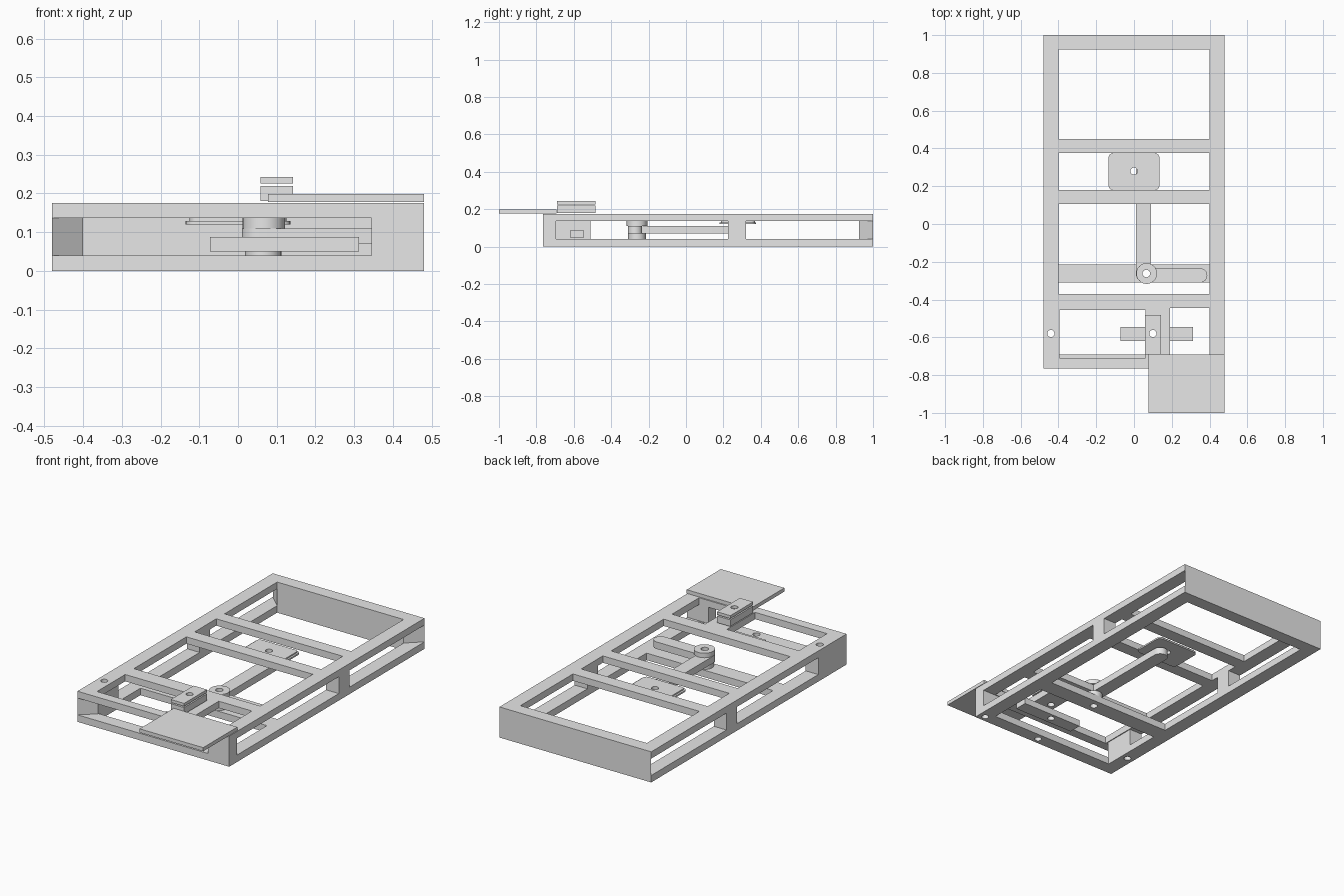
import bpy, bmesh, math

if "Cube" in bpy.data.objects:
    bpy.data.objects.remove(bpy.data.objects["Cube"])

grey = bpy.data.materials.new("plain_grey")
grey.diffuse_color = (0.8, 0.8, 0.8, 1)
grey.use_nodes = True
grey.node_tree.nodes["Principled BSDF"].inputs["Base Color"].default_value = grey.diffuse_color


def arc(cx, cy, r, a0, a1, n=12):
    return [(cx + r * math.cos(math.radians(a0 + (a1 - a0) * i / n)),
             cy + r * math.sin(math.radians(a0 + (a1 - a0) * i / n))) for i in range(n + 1)]


def circle(cx, cy, r, n=32):
    return arc(cx, cy, r, 0, 360, n)[:-1]


def rect(x0, y0, x1, y1):
    return [(x0, y0), (x1, y0), (x1, y1), (x0, y1)]


def round_rect(x0, y0, x1, y1, r):
    return (arc(x1 - r, y0 + r, r, -90, 0, 6) + arc(x1 - r, y1 - r, r, 0, 90, 6)
            + arc(x0 + r, y1 - r, r, 90, 180, 6) + arc(x0 + r, y0 + r, r, 180, 270, 6))


def plate(name, z0, z1, outline, *holes):
    """Flat outline with holes, extruded from z0 to z1."""
    cu = bpy.data.curves.new(name + "_profile", 'CURVE')
    cu.dimensions = '2D'
    cu.fill_mode = 'BOTH'
    cu.extrude = (z1 - z0) / 2
    for loop in (outline,) + holes:
        sp = cu.splines.new('POLY')
        sp.points.add(len(loop) - 1)
        for p, (x, y) in zip(sp.points, loop):
            p.co = (x, y, 0, 1)
        sp.use_cyclic_u = True
    tmp = bpy.data.objects.new(name + "_tmp", cu)
    bpy.context.collection.objects.link(tmp)
    dg = bpy.context.evaluated_depsgraph_get()
    me = bpy.data.meshes.new_from_object(tmp.evaluated_get(dg))
    bpy.data.objects.remove(tmp)
    bpy.data.curves.remove(cu)
    bm = bmesh.new()
    bm.from_mesh(me)
    bmesh.ops.remove_doubles(bm, verts=bm.verts, dist=1e-5)
    bmesh.ops.translate(bm, verts=bm.verts, vec=(0, 0, (z0 + z1) / 2))
    bmesh.ops.recalc_face_normals(bm, faces=bm.faces)
    bm.to_mesh(me)
    bm.free()
    me.name = name
    me.materials.clear()
    me.materials.append(grey)
    me.shade_smooth()
    me.set_sharp_from_angle(angle=math.radians(30))
    ob = bpy.data.objects.new(name, me)
    bpy.context.collection.objects.link(ob)
    return ob


LO, HI, TOP = 0.04, 0.136, 0.175   # bottom sheet top, top sheet underside, frame top
outer = rect(-0.48, -0.765, 0.48, 1.0)

# bottom sheet with one cross bar and screw holes
plate("bottom_frame", 0, LO, outer,
      rect(-0.40, -0.69, 0.40, -0.31), rect(-0.40, -0.215, 0.40, 0.925),
      circle(0.065, -0.262, 0.02), circle(-0.44, -0.58, 0.019),
      circle(0.066, -0.73, 0.019), circle(0.44, -0.73, 0.019))

# top sheet with cross bars and a short bridge
plate("top_frame", HI, TOP, outer,
      rect(-0.40, 0.45, 0.40, 0.925), rect(-0.40, 0.18, 0.40, 0.375),
      rect(-0.40, -0.37, 0.40, 0.105),
      rect(-0.395, -0.71, 0.06, -0.455), rect(0.19, -0.69, 0.40, -0.445),
      circle(-0.44, -0.58, 0.019), circle(0.10, -0.58, 0.019))

# spacers between the sheets
plate("back_wall", LO, HI, [(-0.48, 1), (-0.40, 0.925), (0.40, 0.925), (0.48, 1)])
plate("front_left_post", LO, HI,
      [(-0.48, -0.765), (-0.40, -0.695), (-0.40, -0.51), (-0.48, -0.51)],
      circle(-0.44, -0.58, 0.019))
plate("front_right_post", LO, HI, rect(0.345, -0.765, 0.48, -0.695))
for side, x in (("left", -0.48), ("right", 0.40)):
    plate(side + "_middle_post", LO, HI, rect(x, 0.225, x + 0.08, 0.32))

# bell crank on its pivot
pivot = circle(0.065, -0.262, 0.02)
plate("pivot_base", LO, 0.07, circle(0.065, -0.262, 0.047), pivot)
plate("bell_crank", 0.07, 0.11,
      arc(0.35, -0.272, 0.038, -90, 90) + [(0.09, -0.234)]
      + arc(0.05, 0.28, 0.04, 0, 180) + arc(0.057, -0.263, 0.047, 180, 270), pivot)
plate("pivot_cap", 0.11, 0.136, circle(0.067, -0.262, 0.055), pivot)

# sliding button plate, two layers
button_hole = circle(0, 0.28, 0.019)
plate("button_flange", 0.12, 0.129, round_rect(-0.135, 0.18, 0.135, 0.375, 0.025), button_hole)
plate("button_face", 0.129, 0.136, round_rect(-0.125, 0.188, 0.125, 0.368, 0.02), button_hole)

# cross lever under the bridge
plate("cross_lever", 0.05, 0.087, rect(-0.072, -0.62, 0.312, -0.545), circle(0.10, -0.58, 0.019))

# clamp blocks and front platform above the top sheet
for name, z0, z1 in (("clamp_block", 0.181, 0.219), ("clamp_lid", 0.226, 0.243)):
    plate(name, z0, z1, rect(0.058, -0.69, 0.142, -0.483), circle(0.10, -0.58, 0.019))
plate("front_platform", 0.178, 0.199, rect(0.078, -1.0, 0.48, -0.692))
